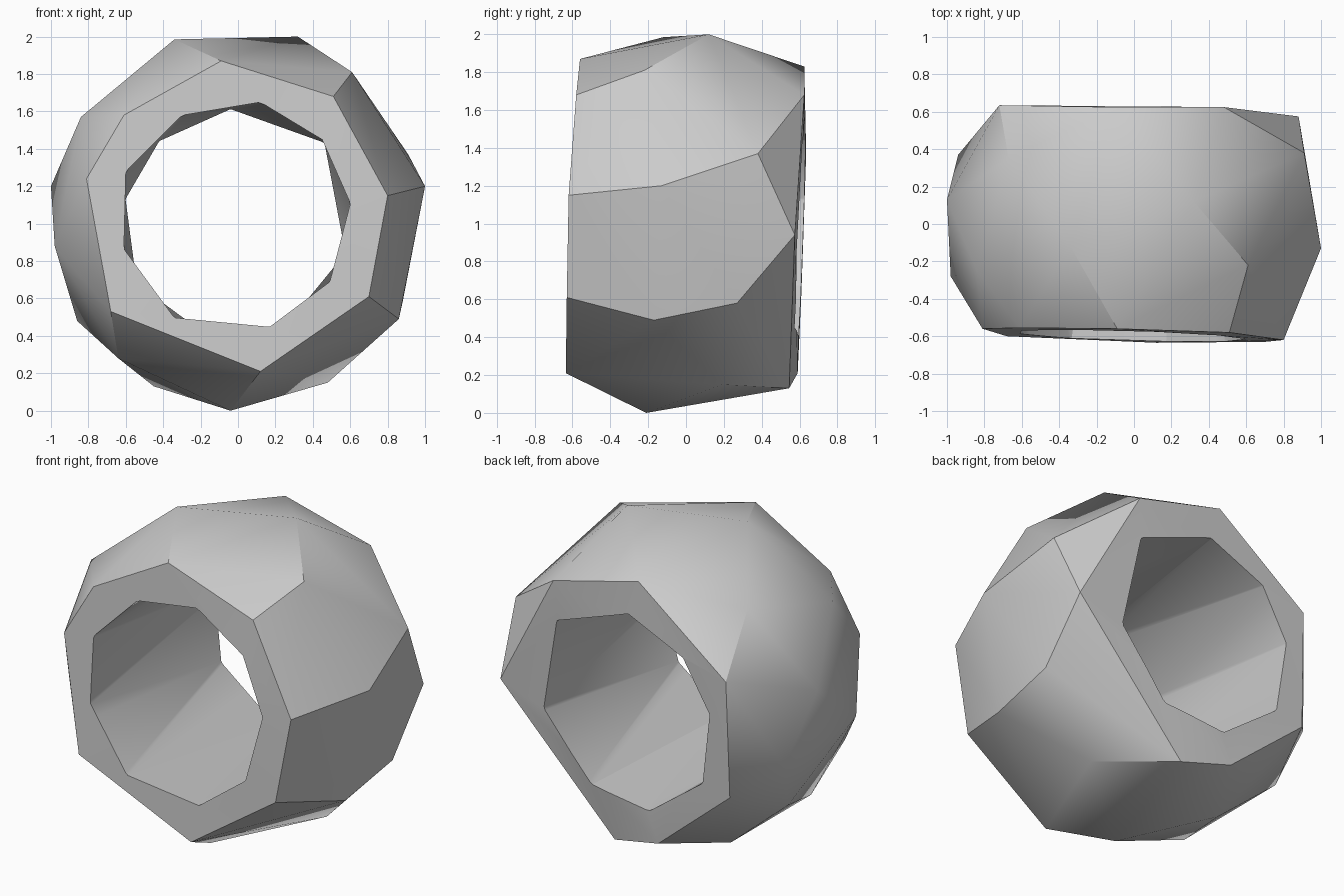
import bpy
import bmesh

cube = bpy.data.objects.get("Cube")
if cube:
    bpy.data.objects.remove(cube, do_unlink=True)

# Single stone-grey colour
grey = bpy.data.materials.new("stone_grey")
grey.use_nodes = True
colour = (0.6, 0.6, 0.6, 1)
grey.diffuse_color = colour
grey.node_tree.nodes["Principled BSDF"].inputs["Base Color"].default_value = colour


def hull_object(name, points):
    """Convex faceted solid wrapped around a few corner points."""
    bm = bmesh.new()
    for p in points:
        bm.verts.new(p)
    result = bmesh.ops.convex_hull(bm, input=bm.verts[:])
    loose = [v for v in bm.verts if not v.link_faces]
    bmesh.ops.delete(bm, geom=loose, context="VERTS")
    bmesh.ops.recalc_face_normals(bm, faces=bm.faces[:])
    mesh = bpy.data.meshes.new(name)
    bm.to_mesh(mesh)
    bm.free()
    mesh.materials.append(grey)
    obj = bpy.data.objects.new(name, mesh)
    bpy.context.collection.objects.link(obj)
    return obj


# Corners of the front rim, the bulging middle and the back rim
front_rim = [(-.09, -.56, 1.87), (.51, -.58, 1.68), (.8, -.62, 1.15), (.7, -.63, .61),
             (.12, -.635, .21), (-.68, -.6, .53), (-.81, -.56, 1.24), (-.61, -.555, 1.58)]
middle = [(.32, .12, 2), (.61, -.22, 1.81), (1, -.13, 1.2), (.91, .38, 1.37),
          (.86, -.17, .49), (.88, .27, .58), (.48, .19, .15), (-.04, -.21, 0),
          (-.45, .2, .13), (-.64, -.32, .28), (-.86, .22, .48), (-.94, .37, .8),
          (-.98, -.28, .88), (-1, .13, 1.2), (-.84, -.25, 1.57), (-.67, .35, 1.7),
          (-.34, -.12, 1.985)]
back_rim = [(-.11, .625, 1.83), (.48, .625, 1.68), (.88, .575, .94), (.11, .545, .13),
            (-.22, .59, .21), (-.73, .61, .64), (-.72, .635, 1.37)]
bead = hull_object("faceted_bead", front_rim + middle + back_rim)

# Through hole, slightly different in outline at each end
hole_front = [(.12, 1.65), (.45, 1.45), (.6, 1.11), (.49, .69), (.17, .45),
              (-.34, .5), (-.61, .87), (-.6, 1.28), (-.3, 1.58)]
hole_back = [(.46, 1.43), (-.04, 1.61), (-.42, 1.44), (-.6, 1.13), (-.54, .68),
             (-.16, .4), (.25, .45), (.57, .84)]
cutter = hull_object("hole_cutter", [(x, -.66, z) for x, z in hole_front]
                     + [(x, .66, z) for x, z in hole_back])
cutter.hide_render = True

# Cut the hole and bake the result
cut = bead.modifiers.new("hole", "BOOLEAN")
cut.operation = "DIFFERENCE"
cut.solver = "EXACT"
cut.object = cutter
for o in bpy.context.selected_objects:
    o.select_set(False)
bead.select_set(True)
bpy.context.view_layer.objects.active = bead
bpy.ops.object.modifier_apply(modifier=cut.name)
bpy.data.objects.remove(cutter, do_unlink=True)

# Soft shading across shallow facets, crisp along strong edges
bpy.ops.object.shade_smooth_by_angle(angle=0.52)
